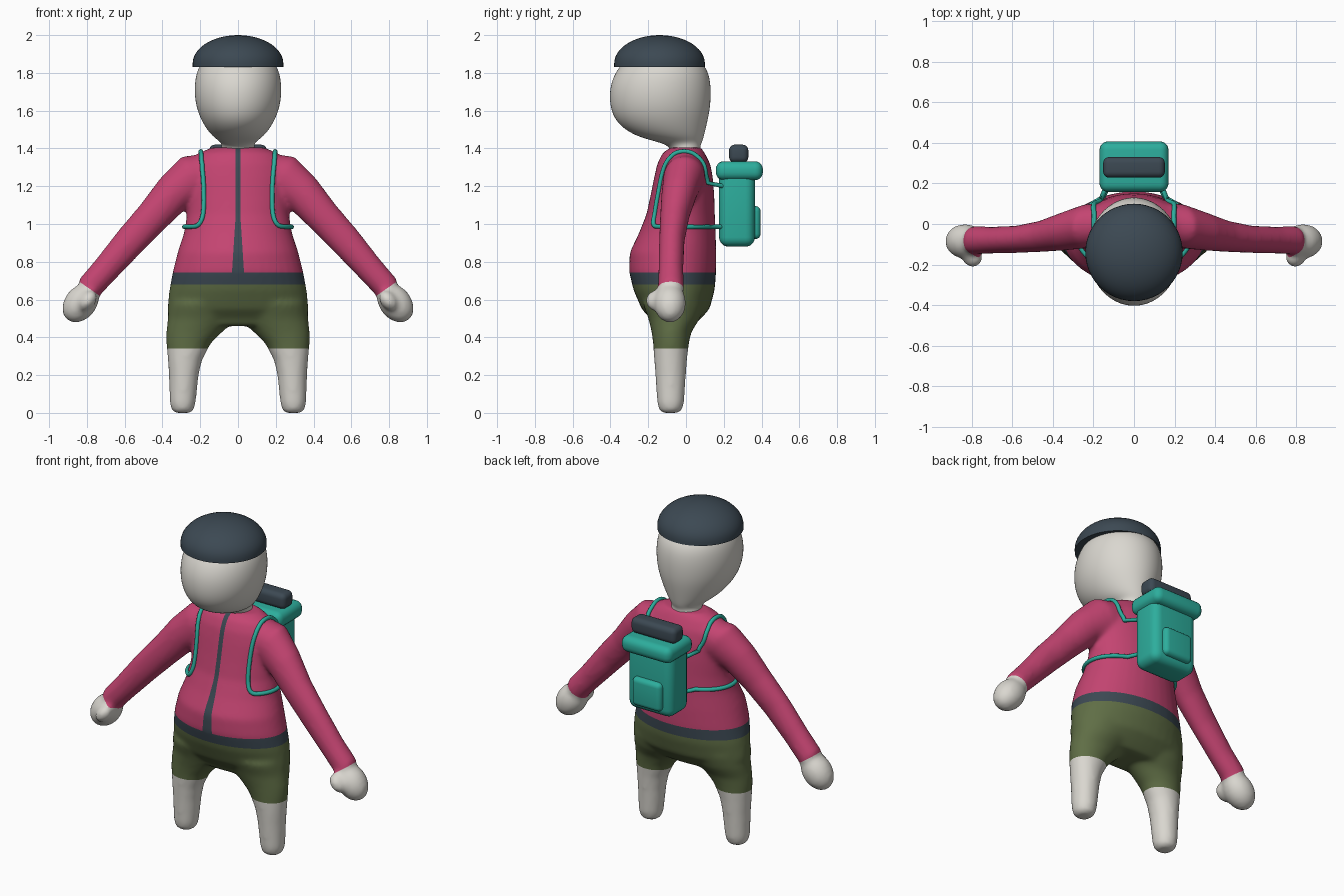
import bpy, bmesh, math
from mathutils import Vector, Matrix
from mathutils.bvhtree import BVHTree

if "Cube" in bpy.data.objects:
    bpy.data.objects.remove(bpy.data.objects["Cube"])


def material(name, rgb):
    m = bpy.data.materials.new(name)
    m.use_nodes = True
    m.diffuse_color = (*rgb, 1)
    m.node_tree.nodes["Principled BSDF"].inputs["Base Color"].default_value = (*rgb, 1)
    return m


SKIN = material("pale_skin", (0.70, 0.68, 0.63))
PINK = material("pink_jacket", (0.55, 0.058, 0.165))
SLATE = material("dark_slate", (0.045, 0.066, 0.086))
OLIVE = material("olive_shorts", (0.115, 0.155, 0.06))
TEAL = material("teal_pack", (0.026, 0.42, 0.335))


def add_object(name, data, *mats):
    ob = bpy.data.objects.new(name, data)
    bpy.context.collection.objects.link(ob)
    for m in mats:
        data.materials.append(m)
    return ob


def from_bmesh(name, bm, *mats):
    bmesh.ops.recalc_face_normals(bm, faces=bm.faces[:])
    me = bpy.data.meshes.new(name)
    bm.to_mesh(me)
    bm.free()
    return add_object(name, me, *mats)


def smooth(ob, angle=50):
    bpy.ops.object.select_all(action="DESELECT")
    ob.select_set(True)
    bpy.context.view_layer.objects.active = ob
    bpy.ops.object.shade_smooth_by_angle(angle=math.radians(angle))


def bake(ob):
    """Replace the mesh with its modified result."""
    dg = bpy.context.evaluated_depsgraph_get()
    me = bpy.data.meshes.new_from_object(ob.evaluated_get(dg))
    ob.modifiers.clear()
    ob.data = me


def loft(bm, rings, n=24):
    """Closed tube through ellipses given as (centre, axis_u, axis_v)."""
    loops = []
    for c, u, v in rings:
        angles = [2 * math.pi * i / n for i in range(n)]
        loops.append([bm.verts.new(c + u * math.cos(a) + v * math.sin(a)) for a in angles])
    for a, b in zip(loops, loops[1:]):
        for i in range(n):
            j = (i + 1) % n
            bm.faces.new((a[i], a[j], b[j], b[i]))
    bm.faces.new(loops[0][::-1])
    bm.faces.new(loops[-1])


def level(z, cx, rx, y0, y1):
    """Horizontal ellipse from its x centre, x radius and y range."""
    return Vector((cx, (y0 + y1) / 2, z)), Vector((rx, 0, 0)), Vector((0, (y1 - y0) / 2, 0))


def ellipsoid(bm, centre, radii, tilt):
    mat = Matrix.Translation(centre) @ Matrix.Rotation(tilt, 4, "Y") @ Matrix.Diagonal((*radii, 1))
    bmesh.ops.create_icosphere(bm, subdivisions=4, radius=1, matrix=mat)


# Torso: height, half width, front, back
TORSO = [(.46, .33, -.17, .04), (.50, .365, -.19, .08), (.55, .375, -.235, .125),
         (.65, .364, -.278, .152), (.75, .345, -.302, .160), (.85, .320, -.298, .161),
         (.95, .287, -.25, .157), (1.05, .270, -.21, .153), (1.15, .27, -.188, .15),
         (1.25, .27, -.168, .142), (1.32, .25, -.152, .128), (1.375, .21, -.125, .10),
         (1.405, .14, -.085, .08)]
# Leg: height, centre x, half width, front, back
LEG = [(0, .293, .042, -.125, -.04), (.012, .293, .058, -.142, -.022), (.05, .293, .069, -.153, -.01),
       (.2, .287, .079, -.163, 0), (.28, .281, .091, -.169, .006), (.37, .261, .119, -.175, .016),
       (.43, .23, .15, -.183, .03), (.5, .19, .183, -.2, .075), (.58, .18, .185, -.23, .1)]
# Arm: centre x, y, z, radius across, radius front to back
ARM = [(.15, .0, 1.29, .09, .10), (.23, -.01, 1.25, .128, .11), (.34, -.035, 1.165, .106, .095),
       (.45, -.06, 1.04, .092, .078), (.57, -.075, .91, .085, .068), (.70, -.08, .76, .074, .066),
       (.795, -.08, .655, .070, .070)]

bm = bmesh.new()
loft(bm, [level(z, 0, rx, a, b) for z, rx, a, b in TORSO], 36)
for s in (-1, 1):
    loft(bm, [level(z, s * cx, rx, a, b) for z, cx, rx, a, b in LEG])
    path = [Vector((s * p[0], p[1], p[2])) for p in ARM]
    rings = []
    for i, p in enumerate(ARM):
        t = (path[min(i + 1, len(path) - 1)] - path[max(i - 1, 0)]).normalized()
        across = t.cross(Vector((0, 1, 0))).normalized()
        rings.append((path[i], across * p[3], Vector((0, p[4], 0))))
    loft(bm, rings)
    # Fist and thumb
    ellipsoid(bm, (s * .833, -.085, .582), (.115, .085, .085), s * .9)
    ellipsoid(bm, (s * .795, -.165, .595), (.06, .048, .042), s * .9)
body = from_bmesh("body", bm)

# Fuse the limbs into one smooth skin
remesh = body.modifiers.new("fuse", "REMESH")
remesh.mode = "VOXEL"
remesh.voxel_size = .013
relax = body.modifiers.new("relax", "SMOOTH")
relax.factor = .5
relax.iterations = 12
bake(body)
for m in (SKIN, PINK, SLATE, OLIVE):
    body.data.materials.append(m)

# Clean cuts along the garment edges
HEM, BELT_LOW, BELT_HIGH, COLLAR, ZIP_BEND = .34, .68, .742, 1.405, 1.02
CUFF = Vector((.79, 0, .66))
CUFF_DIR = Vector((.57, 0, -.82))
bm = bmesh.new()
bm.from_mesh(body.data)


def cut(point, normal, where):
    faces = [f for f in bm.faces if where(f.calc_center_median())]
    edges = {e for f in faces for e in f.edges}
    verts = {v for f in faces for v in f.verts}
    bmesh.ops.bisect_plane(bm, geom=[*verts, *edges, *faces], dist=1e-5,
                           plane_co=point, plane_no=normal)


for z in (HEM, BELT_LOW, BELT_HIGH, ZIP_BEND):
    cut((0, 0, z), (0, 0, 1), lambda c: abs(c.x) < .45)
for s in (-1, 1):
    cut((s * CUFF.x, 0, CUFF.z), (s * CUFF_DIR.x, 0, CUFF_DIR.z), lambda c: s * c.x > .6)
    cut((s * .014, 0, 0), (1, 0, 0), lambda c: abs(c.x) < .1 and c.y < 0 and c.z > ZIP_BEND)
    cut((s * .014, 0, ZIP_BEND), (1, 0, s * .065),
        lambda c: abs(c.x) < .1 and c.y < 0 and BELT_HIGH < c.z < ZIP_BEND)


def garment(c):
    if abs(c.x) > .45:
        return 0 if (Vector((abs(c.x), 0, c.z)) - CUFF).dot(CUFF_DIR) > 0 else 1
    if c.z < HEM or c.z > COLLAR:
        return 0
    if c.z < BELT_LOW:
        return 3
    half = .014 + max(0, ZIP_BEND - c.z) * .065
    return 2 if c.z < BELT_HIGH or (abs(c.x) < half and c.y < -.05) else 1


for f in bm.faces:
    f.material_index = garment(f.calc_center_median())
skin_tree = BVHTree.FromBMesh(bm)
bm.to_mesh(body.data)
bm.free()
smooth(body, 80)

# Head and neck
HEAD = [(1.36, .10, -.085, .085), (1.41, .083, -.08, .073), (1.435, .092, -.15, .086),
        (1.46, .13, -.25, .094), (1.50, .165, -.325, .104), (1.55, .195, -.375, .116),
        (1.61, .219, -.40, .128), (1.68, .231, -.407, .133), (1.75, .230, -.398, .131),
        (1.82, .216, -.365, .115), (1.88, .175, -.31, .06), (1.92, .10, -.24, -.03)]
bm = bmesh.new()
loft(bm, [level(z, 0, rx, a, b) for z, rx, a, b in HEAD], 32)
head = from_bmesh("head", bm, SKIN)
head.modifiers.new("round", "SUBSURF").levels = 2
bake(head)
smooth(head, 80)

# Domed cap with a short straight rim
bm = bmesh.new()
dome = [level(1.832, 0, .24, -.38, .10)]
for i in range(13):
    a = math.radians(i * 7.4)
    r = .24 * math.cos(a)
    dome.append(level(1.85 + .15 * math.sin(a), 0, r, -.14 - r, -.14 + r))
loft(bm, dome, 48)
smooth(from_bmesh("cap", bm, SLATE))


# Backpack
def soft_box(name, mat, rx, y0, y1, z0, z1, radius):
    bm = bmesh.new()
    bmesh.ops.create_cube(bm, size=1)
    for v in bm.verts:
        v.co = Vector((v.co.x * 2 * rx, y0 + (v.co.y + .5) * (y1 - y0), z0 + (v.co.z + .5) * (z1 - z0)))
    ob = from_bmesh(name, bm, mat)
    bevel = ob.modifiers.new("soft_edges", "BEVEL")
    bevel.width = radius
    bevel.segments = 5
    bake(ob)
    smooth(ob)


soft_box("pack_body", TEAL, .152, .175, .365, .88, 1.30, .05)
soft_box("pack_lid", TEAL, .17, .158, .407, 1.232, 1.332, .042)
soft_box("pack_pocket", TEAL, .098, .33, .395, .92, 1.095, .028)
soft_box("pack_roll", SLATE, .152, .228, .33, 1.325, 1.42, .03)


# Straps lie on the jacket and end on the pack
def spline(pts, steps=10):
    out = []
    for i in range(len(pts) - 1):
        a, b = pts[i], pts[i + 1]
        ta = (b - pts[max(i - 1, 0)]) / 2
        tb = (pts[min(i + 2, len(pts) - 1)] - a) / 2
        for k in range(steps):
            t = k / steps
            out.append(a * (2*t**3 - 3*t*t + 1) + ta * (t**3 - 2*t*t + t)
                       + b * (3*t*t - 2*t**3) + tb * (t**3 - t*t))
    return out + [pts[-1]]


STRAP = [(.18, .15, 1.22), (.20, .12, 1.31), (.2, .04, 1.38), (.2, -.05, 1.385), (.197, -.13, 1.31),
         (.195, -.17, 1.18), (.20, -.19, 1.06), (.218, -.18, 1.0), (.25, -.13, .985),
         (.285, -.03, .985), (.25, .07, .985), (.16, .14, .985)]
for s, side in ((1, "left"), (-1, "right")):
    pts = []
    for p in spline([Vector((s * x, y, z)) for x, y, z in STRAP]):
        spot, normal = skin_tree.find_nearest(p)[:2]
        pts.append(spot + normal * .005)
    pts = [Vector((s * .13, .2, 1.2))] + pts + [Vector((s * .12, .2, .985))]
    curve = bpy.data.curves.new(side + "_strap", "CURVE")
    curve.dimensions = "3D"
    curve.bevel_depth = .012
    curve.bevel_resolution = 3
    curve.use_fill_caps = True
    line = curve.splines.new("POLY")
    line.points.add(len(pts) - 1)
    for q, p in zip(line.points, pts):
        q.co = (*p, 1)
    line.use_smooth = True
    add_object(side + "_strap", curve, TEAL)
